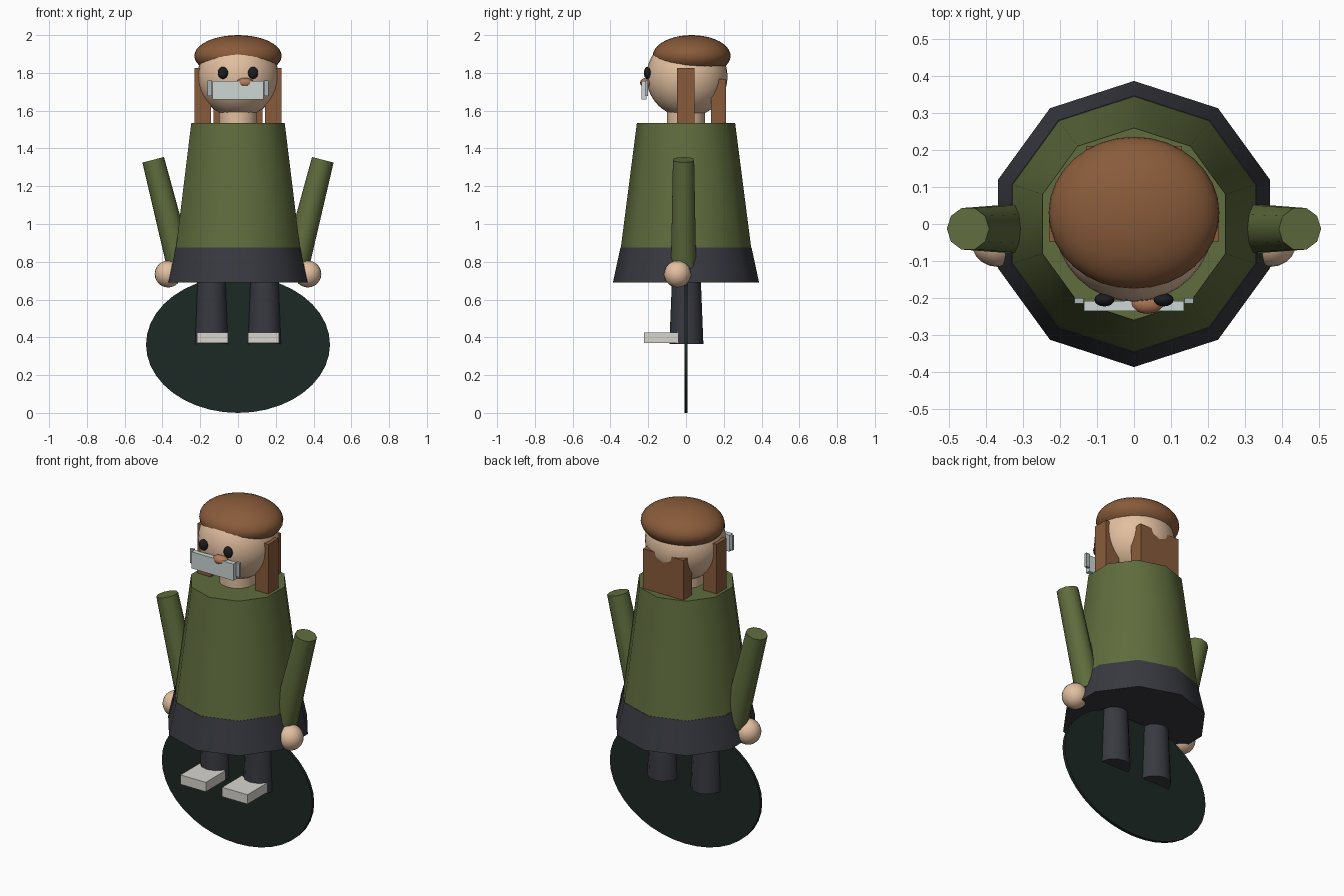
import bpy, bmesh, math
from mathutils import Vector

if "Cube" in bpy.data.objects:
    bpy.data.objects.remove(bpy.data.objects["Cube"])


def material(name, rgb):
    m = bpy.data.materials.new(name)
    m.diffuse_color = (*rgb, 1)
    m.use_nodes = True
    m.node_tree.nodes["Principled BSDF"].inputs["Base Color"].default_value = m.diffuse_color
    return m


GREEN = material("green_cloth", (0.115, 0.15, 0.047))
DARK = material("dark_cloth", (0.04, 0.041, 0.052))
DISC = material("dark_green", (0.012, 0.021, 0.018))
SKIN = material("skin", (0.76, 0.52, 0.35))
HAIR = material("brown_hair", (0.25, 0.105, 0.043))
SHOE = material("off_white", (0.68, 0.66, 0.61))
PANEL = material("pale_panel", (0.61, 0.68, 0.66))
TAB = material("grey_tab", (0.40, 0.46, 0.48))
NOSE = material("nose_tone", (0.45, 0.19, 0.10))
BLACK = material("black", (0.012, 0.012, 0.015))


def finish(name, bm, mat, smooth=True):
    bmesh.ops.recalc_face_normals(bm, faces=bm.faces)
    mesh = bpy.data.meshes.new(name)
    bm.to_mesh(mesh)
    bm.free()
    mesh.materials.append(mat)
    ob = bpy.data.objects.new(name, mesh)
    bpy.context.collection.objects.link(ob)
    if smooth:
        bpy.ops.object.select_all(action='DESELECT')
        ob.select_set(True)
        bpy.context.view_layer.objects.active = ob
        bpy.ops.object.shade_smooth_by_angle(angle=math.radians(46))
    return ob


def frustum(name, p0, p1, r0, r1, sides, mat, squash=1.0):
    """Capped tapered tube from p0 to p1; first corner lies on the local y axis."""
    p0, p1 = Vector(p0), Vector(p1)
    turn = (p1 - p0).to_track_quat('Z', 'Y')
    bm = bmesh.new()
    rings = []
    for p, r in ((p0, r0), (p1, r1)):
        ring = []
        for i in range(sides):
            a = math.tau * i / sides
            ring.append(bm.verts.new(p + turn @ Vector((r * math.sin(a), r * squash * math.cos(a), 0))))
        rings.append(ring)
    low, top = rings
    bm.faces.new(low)
    bm.faces.new(top)
    for i in range(sides):
        j = (i + 1) % sides
        bm.faces.new((low[i], low[j], top[j], top[i]))
    return finish(name, bm, mat)


def ball(name, centre, radii, mat, segments=32, rings=20):
    bm = bmesh.new()
    bmesh.ops.create_uvsphere(bm, u_segments=segments, v_segments=rings, radius=1)
    bmesh.ops.scale(bm, vec=radii, verts=bm.verts)
    bmesh.ops.translate(bm, vec=centre, verts=bm.verts)
    return finish(name, bm, mat)


def box(name, low, high, mat):
    low, high = Vector(low), Vector(high)
    bm = bmesh.new()
    bmesh.ops.create_cube(bm, size=1)
    bmesh.ops.scale(bm, vec=high - low, verts=bm.verts)
    bmesh.ops.translate(bm, vec=(low + high) / 2, verts=bm.verts)
    return finish(name, bm, mat, smooth=False)


# Upright oval disc behind the legs
bm = bmesh.new()
bmesh.ops.create_cone(bm, cap_ends=True, segments=40, radius1=1, radius2=1, depth=1)
for v in bm.verts:
    x, y, z = v.co
    v.co = (0.487 * x, 0.018 * z, 0.362 + 0.362 * y)
finish("oval_disc", bm, DISC)

# Ten-sided coat and skirt
frustum("skirt", (0, 0, 0.69), (0, 0, 0.875), 0.387, 0.347, 10, DARK)
frustum("coat", (0, 0, 0.875), (0, 0, 1.535), 0.345, 0.26, 10, GREEN)

# Neck, head and hair
frustum("neck", (0, 0, 1.50), (0, 0, 1.62), 0.10, 0.10, 16, SKIN)
ball("head", (0, 0.005, 1.78), (0.215, 0.215, 0.215), SKIN)
ball("hair_cap", (0, 0.03, 1.89), (0.231, 0.206, 0.11), HAIR)
box("back_hair", (-0.13, 0.132, 1.50), (0.13, 0.211, 1.767), HAIR)

# Nose and face panel
ball("nose", (0.037, -0.213, 1.748), (0.047, 0.03, 0.025), NOSE, 16, 10)
box("face_panel", (-0.135, -0.236, 1.66), (0.135, -0.208, 1.757), PANEL)

# Paired parts
for side, s in (("left", -1), ("right", 1)):
    def span(name, x0, x1, y0, y1, z0, z1, mat):
        a, b = sorted((s * x0, s * x1))
        box(f"{side}_{name}", (a, y0, z0), (b, y1, z1), mat)

    span("side_hair", 0.143, 0.23, -0.047, 0.045, 1.50, 1.825, HAIR)
    span("panel_tab", 0.137, 0.161, -0.215, -0.20, 1.677, 1.76, TAB)
    span("shoe", 0.053, 0.217, -0.222, -0.042, 0.37, 0.425, SHOE)
    ball(f"{side}_eye", (s * 0.08, -0.205, 1.80), (0.027, 0.018, 0.032), BLACK, 16, 10)
    frustum(f"{side}_leg", (s * 0.14, 0.002, 0.365), (s * 0.14, 0.002, 0.74),
            0.09, 0.075, 12, DARK)
    frustum(f"{side}_arm", (s * 0.307, -0.013, 0.78), (s * 0.449, -0.013, 1.34),
            0.070, 0.059, 10, GREEN)
    ball(f"{side}_hand", (s * 0.37, -0.045, 0.735), (0.071, 0.071, 0.071), SKIN, 20, 12)
